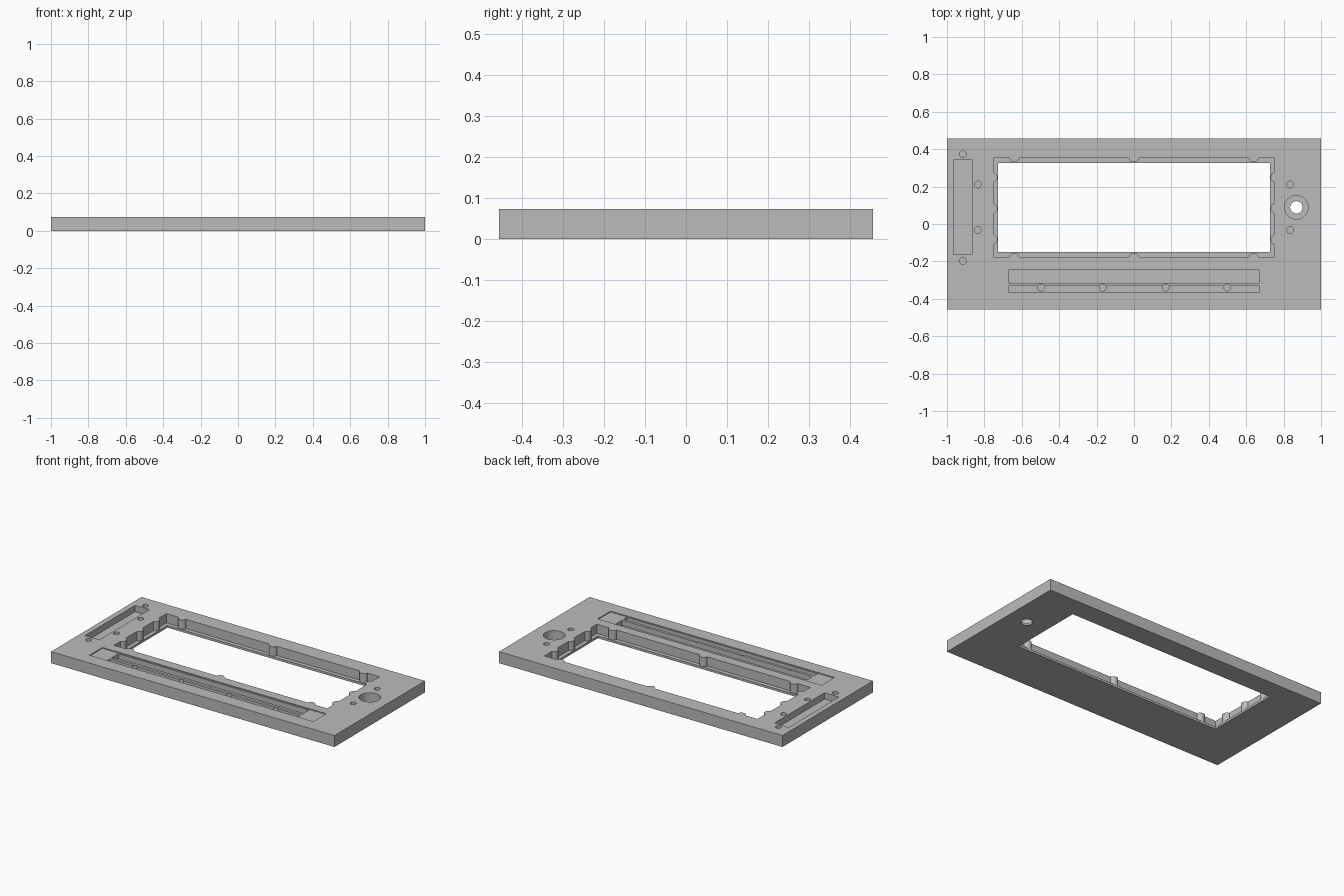
import bpy
import math

if "Cube" in bpy.data.objects:
    bpy.data.objects.remove(bpy.data.objects["Cube"], do_unlink=True)

TOP = 0.073
HALF_Y = 0.456
LEDGE = 0.014

grey = bpy.data.materials.new("plain grey")
grey.use_nodes = True
colour = (0.5, 0.5, 0.5, 1)
grey.diffuse_color = colour
grey.node_tree.nodes["Principled BSDF"].inputs["Base Color"].default_value = colour


def box(name, x0, x1, y0, y1, z0, z1):
    bpy.ops.mesh.primitive_cube_add(size=1, location=((x0 + x1) / 2, (y0 + y1) / 2, (z0 + z1) / 2))
    ob = bpy.context.object
    ob.name = name
    ob.scale = (x1 - x0, y1 - y0, z1 - z0)
    bpy.ops.object.transform_apply(location=False, rotation=False, scale=True)
    return ob


def rod(name, x, y, r, z0, z1, sides=32):
    bpy.ops.mesh.primitive_cylinder_add(vertices=sides, radius=r, depth=z1 - z0,
                                        location=(x, y, (z0 + z1) / 2))
    ob = bpy.context.object
    ob.name = name
    return ob


def cut(target, cutter):
    cutter.hide_render = True
    mod = target.modifiers.new("cut", "BOOLEAN")
    mod.operation = "DIFFERENCE"
    mod.solver = "EXACT"
    mod.object = cutter
    bpy.context.view_layer.objects.active = target
    bpy.ops.object.modifier_apply(modifier=mod.name)
    bpy.data.objects.remove(cutter, do_unlink=True)


# Solid plate
plate = box("panel_plate", -1, 1, -HALF_Y, HALF_Y, 0, TOP)
plate.data.materials.append(grey)

# Window pocket with rounded ribs left standing on its walls
X, Y0, Y1 = 0.752, -0.176, 0.353
pocket = box("window_pocket", -X, X, Y0, Y1, LEDGE, 0.1)
out = 0.005
ribs = [(x, y) for x in (-0.64, 0, 0.64) for y in (Y0 - out, Y1 + out)]
ribs += [(s * (X + out), y) for s in (-1, 1) for y in (-0.083, 0.083, 0.249)]
for x, y in ribs:
    cut(pocket, rod("rib", x, y, 0.027, -0.1, 0.2))
cut(plate, pocket)
cut(plate, box("window_opening", -0.727, 0.727, -0.15, 0.327, -0.1, 0.1))

# Shallow front recess with a wide and a narrow slot
cut(plate, box("front_recess", -0.79, 0.79, -0.368, -0.238, TOP - 0.006, 0.1))
cut(plate, box("wide_slot", -0.672, 0.672, -0.315, -0.246, 0.035, 0.1))
cut(plate, box("narrow_slot", -0.672, 0.672, -0.364, -0.332, 0.035, 0.1))

# Side slot
cut(plate, box("side_slot", -0.965, -0.864, -0.163, 0.342, 0.033, 0.1))

# Blind screw holes
holes = [(x, -0.34) for x in (-0.497, -0.167, 0.169, 0.499)]
holes += [(-0.915, 0.374), (-0.915, -0.198)]
holes += [(s * 0.835, y) for s in (-1, 1) for y in (0.211, -0.032)]
for x, y in holes:
    cut(plate, rod("screw_hole", x, y, 0.018, 0.02, 0.1, 24))

# Stepped round hole
cut(plate, rod("round_pocket", 0.868, 0.089, 0.063, LEDGE, 0.1, 48))
cut(plate, rod("round_through_hole", 0.868, 0.089, 0.033, -0.1, 0.1))

bpy.ops.object.select_all(action="DESELECT")
plate.select_set(True)
bpy.context.view_layer.objects.active = plate
bpy.ops.object.shade_smooth_by_angle(angle=math.radians(30))
